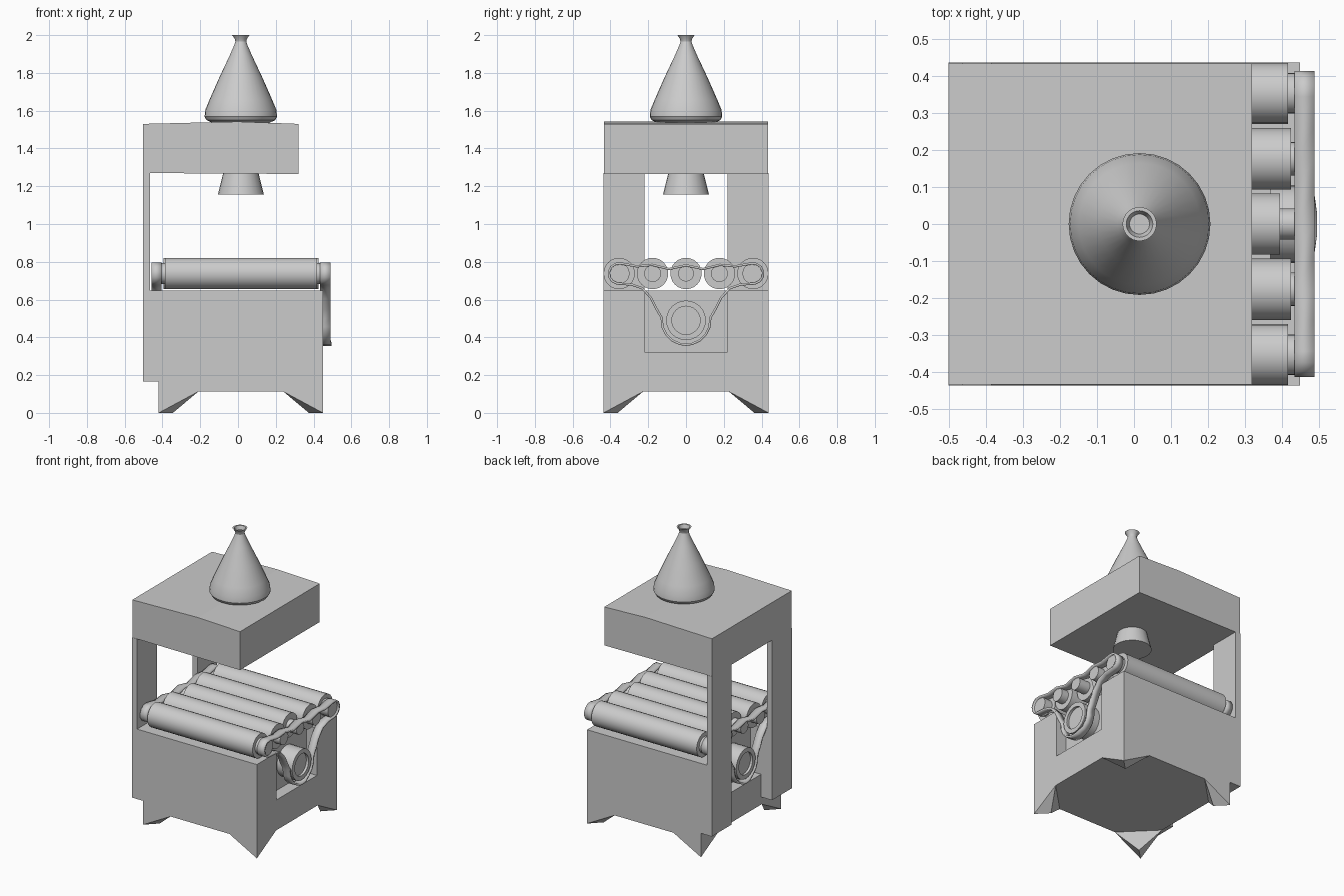
import bpy, bmesh
from math import cos, sin, pi, radians
from mathutils import Matrix, Vector

if "Cube" in bpy.data.objects:
    bpy.data.objects.remove(bpy.data.objects["Cube"])

CX = 0.015  # centre of the machine body in x


def make(name, bm, smooth=False):
    bmesh.ops.recalc_face_normals(bm, faces=bm.faces[:])
    me = bpy.data.meshes.new(name)
    bm.to_mesh(me)
    bm.free()
    ob = bpy.data.objects.new(name, me)
    bpy.context.collection.objects.link(ob)
    bpy.ops.object.select_all(action='DESELECT')
    ob.select_set(True)
    bpy.context.view_layer.objects.active = ob
    if smooth:
        bpy.ops.object.shade_smooth_by_angle(angle=radians(30))
    return ob


def box(name, x0, x1, y0, y1, z0, z1):
    bm = bmesh.new()
    bmesh.ops.create_cube(bm, size=1)
    for v in bm.verts:
        v.co = Vector((x1 if v.co.x > 0 else x0, y1 if v.co.y > 0 else y0,
                       z1 if v.co.z > 0 else z0))
    return make(name, bm)


def hull(name, pts):
    bm = bmesh.new()
    for p in pts:
        bm.verts.new(p)
    bmesh.ops.convex_hull(bm, input=bm.verts[:])
    return make(name, bm)


def lathe(name, profile, n, place):
    """Capped turned solid around local z; profile is (radius, height)."""
    bm = bmesh.new()
    rings = [[bm.verts.new((r * cos(2 * pi * i / n), r * sin(2 * pi * i / n), h))
              for i in range(n)] for r, h in profile]
    for a, b in zip(rings, rings[1:]):
        for i in range(n):
            j = (i + 1) % n
            bm.faces.new((a[i], a[j], b[j], b[i]))
    bm.faces.new(rings[0])
    bm.faces.new(rings[-1])
    bm.transform(place)
    return make(name, bm, True)


def along_x(y, z, side=1):
    """Local z points outwards along x from the body centre."""
    return Matrix.Translation((CX, y, z)) @ Matrix.Rotation(side * pi / 2, 4, 'Y')


# Cabinet with a recess in each end
body = box("cabinet", -0.42, 0.45, -0.437, 0.437, 0.113, 0.648)
for side in (-1, 1):
    a, b = sorted((CX + side * 0.355, CX + side * 0.6))
    cut = box("recess_cutter", a, b, -0.22, 0.22, 0.322, 0.8)
    bpy.context.view_layer.objects.active = body
    m = body.modifiers.new("recess", 'BOOLEAN')
    m.operation = 'DIFFERENCE'
    m.solver = 'EXACT'
    m.object = cut
    bpy.ops.object.modifier_apply(modifier=m.name)
    bpy.data.objects.remove(cut)

# Corner feet, pointed wedges
for sx in (-1, 1):
    for sy in (-1, 1):
        x, y = CX + sx * 0.435, sy * 0.437
        hull("foot", [(x, y, 0.113), (x - sx * 0.21, y, 0.113), (x, y - sy * 0.21, 0.113),
                      (x, y, 0), (x - sx * 0.075, y - sy * 0.075, 0)])

# Rear posts, thicker beside the cabinet
for sy in (-1, 1):
    y0, y1 = sorted((sy * 0.22, sy * 0.437))
    box("post_upper", -0.503, -0.465, y0, y1, 0.648, 1.27)
    box("post_lower", -0.503, -0.42, y0, y1, 0.165, 0.648)

# Overhead hood with a slightly raised middle
hull("hood", [(x, y, z) for y in (-0.435, 0.435) for x, z in
              ((-0.503, 1.27), (0.32, 1.265), (0.32, 1.53), (0.0, 1.542), (-0.503, 1.53))])

# Nozzle under the hood and funnel cone on top
lathe("nozzle", [(0.122, 1.155), (0.092, 1.275)], 24, Matrix.Translation((CX, 0, 0)))
lathe("chimney_cone", [(0.15, 1.535), (0.182, 1.55), (0.192, 1.568), (0.188, 1.605), (0.165, 1.66),
                       (0.112, 1.78), (0.06, 1.89), (0.036, 1.945), (0.029, 1.965),
                       (0.032, 1.98), (0.046, 2.0), (0.036, 2.0), (0.027, 1.975)],
      32, Matrix.Translation((CX, 0, 0)))

# Rollers with stepped shafts at both ends
for i in range(-2, 3):
    L = (0.38, 0.41, 0.402)[abs(i)]
    s = (0.042, 0.045, 0.055)[abs(i)]
    lathe("roller", [(s, -0.462), (s, -L), (0.083, -L), (0.083, L), (s, L), (s, 0.462)],
          24, along_x(i * 0.177, 0.738))


# Drive belt outline (y, z), right half from top centre to bottom centre
half = [(0.0, 0.788), (0.09, 0.768), (0.178, 0.79), (0.26, 0.782)]
half += [(0.355 + 0.06 * cos(radians(a)), 0.738 + 0.06 * sin(radians(a)))
         for a in (100, 70, 40, 10, -20, -50, -80)]
half += [(0.29, 0.674), (0.235, 0.655), (0.19, 0.605), (0.16, 0.545)]
half += [(0.135 * cos(radians(a)), 0.49 + 0.135 * sin(radians(a)))
         for a in (5, -15, -35, -55, -75, -90)]
half[-1] = (0.0, half[-1][1])
loop = half + [(-y, z) for y, z in half[-2:0:-1]]

for side in (1, -1):
    # Belt band
    bm = bmesh.new()
    rows = [[bm.verts.new((CX + side * (d + (0.006 if d > 0.45 and z < 0.37 else 0)), y, z))
             for d in (0.42, 0.474)] for y, z in loop]
    for k, r in enumerate(rows):
        q = rows[(k + 1) % len(rows)]
        bm.faces.new((r[0], r[1], q[1], q[0]))
    belt = make("drive_belt", bm, True)
    m = belt.modifiers.new("thickness", 'SOLIDIFY')
    m.thickness = 0.012
    m.offset = -1
    # Drive wheel with a raised rim
    lathe("drive_wheel", [(0.105, 0.34), (0.105, 0.472), (0.075, 0.472), (0.075, 0.455)],
          24, along_x(0, 0.49, side))
